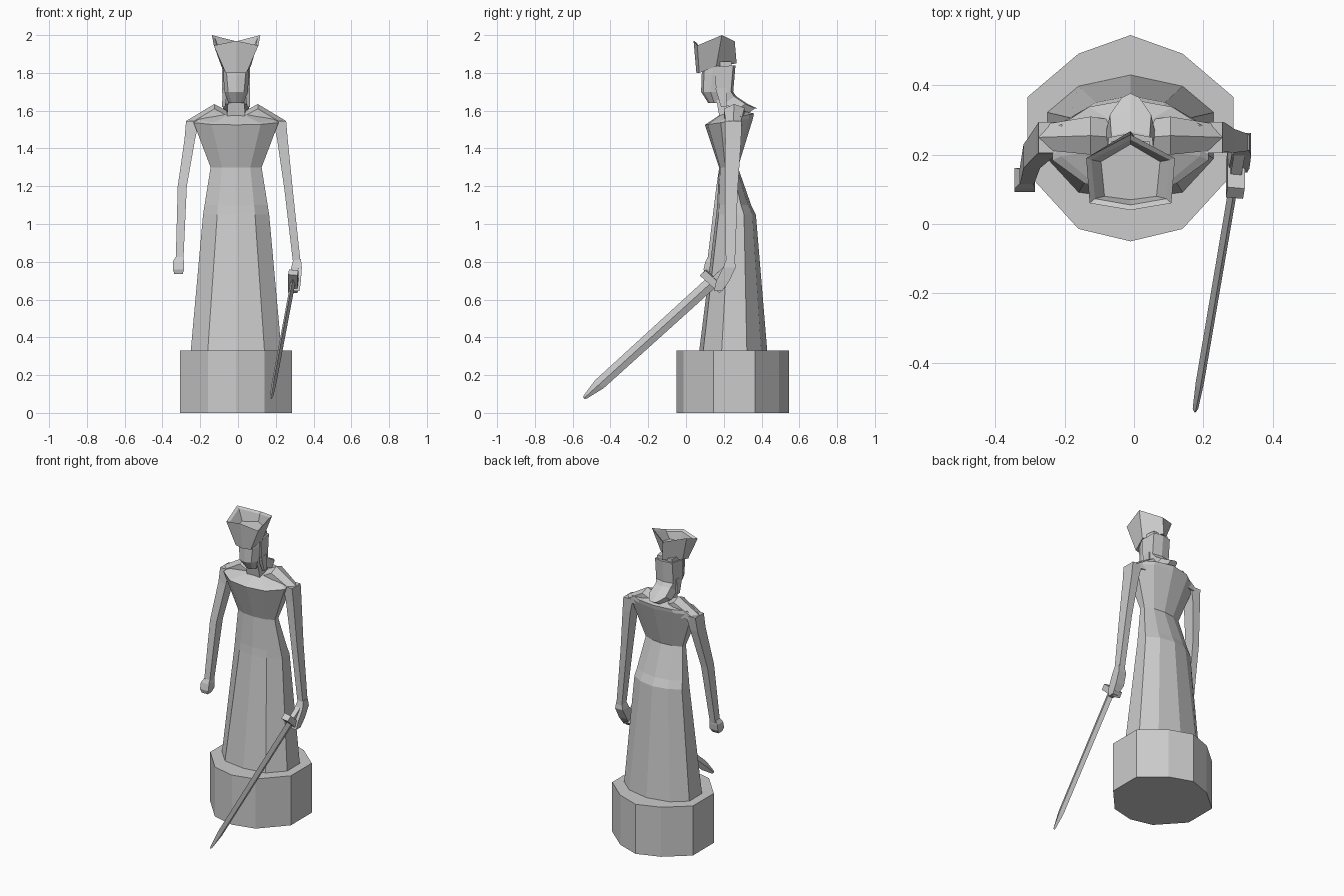
import bpy, bmesh
from mathutils import Vector

if "Cube" in bpy.data.objects:
    bpy.data.objects.remove(bpy.data.objects["Cube"])

CX = -0.01  # body centre line


def loft(name, rings):
    """Skin equal-length rings of points and cap both ends."""
    bm = bmesh.new()
    vs = [[bm.verts.new(p) for p in r] for r in rings]
    n = len(rings[0])
    for a, b in zip(vs, vs[1:]):
        for i in range(n):
            j = (i + 1) % n
            bm.faces.new((a[i], a[j], b[j], b[i]))
    bm.faces.new(vs[0][::-1])
    bm.faces.new(vs[-1])
    bmesh.ops.recalc_face_normals(bm, faces=bm.faces)
    me = bpy.data.meshes.new(name)
    bm.to_mesh(me)
    bm.free()
    ob = bpy.data.objects.new(name, me)
    bpy.context.collection.objects.link(ob)
    return ob


def mirrored(half):
    """Close a half outline whose first and last points lie on the centre line."""
    return ([(CX + x, y, z) for x, y, z in half]
            + [(CX - x, y, z) for x, y, z in half[-2:0:-1]])


def ring10(zf, zb, w, wi, y0, y1):
    """Ten-sided section, height running from zf at the front to zb at the back."""
    prof = [(0, 0), (wi, .06), (w, .33), (w, .70), (wi, .91), (0, 1)]
    return mirrored([(x, y0 + (y1 - y0) * t, zf + (zb - zf) * t) for x, t in prof])


def rect(x, y, z, hx, hy):
    return [(x - hx, y - hy, z), (x + hx, y - hy, z), (x + hx, y + hy, z), (x - hx, y + hy, z)]


# Plinth
loft("plinth", [ring10(z, z, .297, .15, -.05, .545) for z in (0, .33)])

# Long gown up to the shoulders and neckline
loft("gown", [
    ring10(.33, .33, .24, .15, .07, .43),
    ring10(1.05, 1.05, .175, .10, .16, .37),
    ring10(1.10, 1.10, .167, .095, .165, .345),
    ring10(1.30, 1.30, .135, .075, .175, .275),
    ring10(1.525, 1.56, .225, .13, .10, .355),
    ring10(1.535, 1.585, .20, .12, .115, .36),
    ring10(1.575, 1.60, .07, .04, .175, .30)])

# Shoulder ridges
for s, side in ((-1, "left"), (1, "right")):
    spans = [(.05, .20, .30, 1.60), (.115, .20, .31, 1.635), (.265, .215, .285, 1.545)]
    loft(side + "_shoulder", [
        [(CX + s * x, a, 1.52), (CX + s * x, a, z - .025), (CX + s * x, (a + b) / 2, z),
         (CX + s * x, b, z - .02), (CX + s * x, b, 1.52)] for x, a, b, z in spans])

# Arms and hands
loft("right_arm", [rect(.22, .25, 1.545, .035, .045), rect(.235, .25, 1.45, .028, .042),
                   rect(.268, .24, 1.18, .022, .034), rect(.312, .235, .79, .02, .024)])
loft("left_arm", [rect(-.24, .25, 1.545, .035, .045), rect(-.255, .24, 1.45, .028, .042),
                  rect(-.295, .195, 1.20, .024, .034), rect(-.31, .135, .79, .02, .024)])
loft("right_hand", [rect(.308, .17, .645, .018, .022), rect(.303, .195, .70, .03, .035),
                    rect(.31, .23, .77, .028, .033), rect(.313, .235, .815, .02, .022)])
loft("left_hand", [rect(-.315, .12, .735, .022, .02), rect(-.315, .125, .76, .03, .032),
                   rect(-.315, .132, .80, .03, .03), rect(-.311, .137, .825, .02, .022)])

# Sword: frames along its axis
hilt, tip = Vector((.292, .14, .695)), Vector((.176, -.54, .078))
d = (tip - hilt).normalized()
across = Vector((0, .105, -.095)).normalized()
thick = d.cross(across).normalized()
length = (tip - hilt).length


def sword_ring(t, w, h, diamond=False):
    c = hilt + d * t
    if diamond:
        return [c + across * w, c + thick * h, c - across * w, c - thick * h]
    return [c + across * a * w + thick * b * h for a, b in ((1, 1), (-1, 1), (-1, -1), (1, -1))]


loft("sword_blade", [sword_ring(0, .034, .013, True), sword_ring(length - .11, .031, .012, True),
                     sword_ring(length - .01, .012, .008, True), sword_ring(length, .006, .004, True)])
loft("sword_guard", [sword_ring(-.022, .07, .025), sword_ring(.018, .07, .025)])
loft("sword_grip", [sword_ring(-.13, .018, .016), sword_ring(0, .018, .016)])

# Neck
loft("neck", [rect(CX, .225, 1.55, .05, .045), rect(CX, .20, 1.69, .04, .045)])


def head_ring(z, w, wf, yf, ym, yb):
    return mirrored([(0, yf, z), (wf, yf + .012, z), (w, ym, z), (w * .8, yb, z), (0, yb, z)])


# Face tapering to the chin
loft("head", [head_ring(1.64, .04, .022, .118, .15, .19), head_ring(1.70, .062, .042, .08, .13, .22),
              head_ring(1.79, .068, .05, .083, .14, .24), head_ring(1.86, .068, .05, .09, .14, .24)])

# Hair falling behind the head to a swept tip
loft("hair", [
    mirrored([(0, yf, zf), (w, yf, zf), (w * .85, yb, zb), (0, yb + .012, zb)])
    for w, yf, zf, yb, zb in (
        (.074, .15, 1.83, .25, 1.84), (.074, .16, 1.70, .238, 1.70),
        (.065, .20, 1.635, .255, 1.675), (.07, .27, 1.605, .315, 1.635),
        (.03, .335, 1.59, .365, 1.612))])
for s, side in ((-1, "left"), (1, "right")):
    loft(side + "_lock", [rect(CX + s * .058, .185, 1.72, .014, .03),
                          rect(CX + s * .066, .20, 1.62, .008, .015)])


# Flared six-cornered hat with a sunken crown
def hat_ring(front, corner, side, back):
    return mirrored([(0, *front), corner, side, (0, *back)])


loft("hat", [
    hat_ring((.055, 1.80), (.055, .07, 1.80), (.078, .16, 1.835), (.268, 1.85)),
    hat_ring((.04, 1.97), (.118, .06, 1.945), (.128, .19, 2.0), (.258, 1.967)),
    hat_ring((.055, 1.96), (.103, .073, 1.938), (.113, .185, 1.985), (.243, 1.957)),
    hat_ring((.07, 1.90), (.075, .08, 1.90), (.085, .18, 1.91), (.23, 1.91))])
